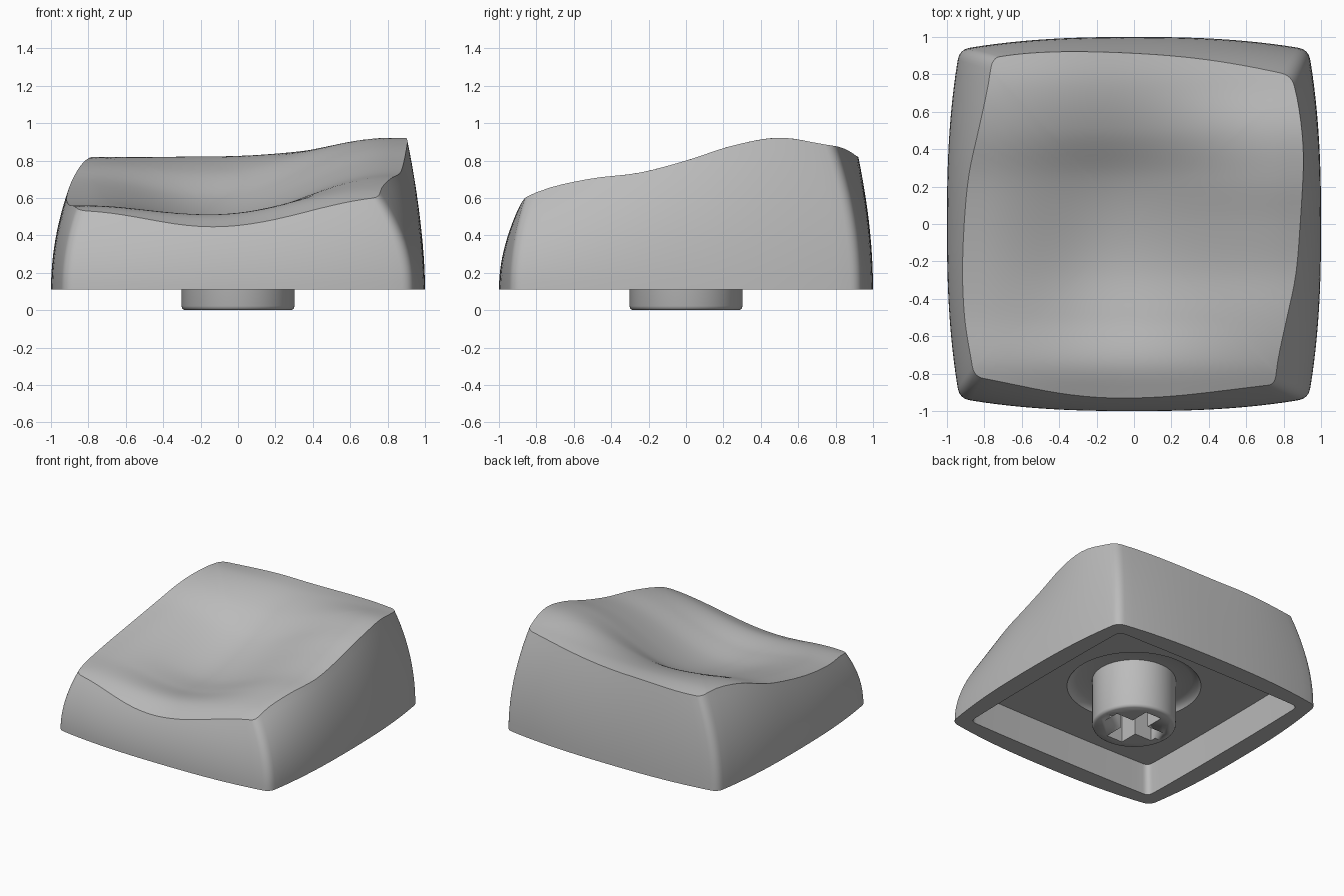
import bpy, bmesh, math
from mathutils import Vector

if "Cube" in bpy.data.objects:
    bpy.data.objects.remove(bpy.data.objects["Cube"])

grey = bpy.data.materials.new("grey_plastic")
grey.use_nodes = True
grey.diffuse_color = (0.5, 0.5, 0.5, 1)
grey.node_tree.nodes["Principled BSDF"].inputs["Base Color"].default_value = grey.diffuse_color

BASE, RISE = 0.11, 0.8
SIDE_STEPS, CORNER_STEPS = 24, 6
WALL_ROWS, TOP_ROWS = 12, 30

# Height of the dished top along its left rim, valley and right rim, front to back
RIM_POS = [.55, .65, .705, .735, .80, .88, .922, .885, .85]
VALLEY = [.425, .51, .487, .475, .515, .60, .74, .815, .82]
RIM_NEG = [.48, .55, .565, .595, .64, .70, .785, .82, .79]


def spline(values, y):
    """Smooth curve through values spread evenly over y = -1..1."""
    f = (max(-1, min(1, y)) + 1) * (len(values) - 1) / 2
    i = min(int(f), len(values) - 2)
    t = f - i
    a, b, c, d = (values[max(0, min(len(values) - 1, i + k))] for k in (-1, 0, 1, 2))
    return b + t / 2 * (c - a + t * (2*a - 5*b + 4*c - d + t * (3*(b - c) + d - a)))


def top_height(x, y):
    """Valley blending up to a rounded rim on either side."""
    u = x + 0.15
    rim, reach = (RIM_POS, 0.97) if u > 0 else (RIM_NEG, 0.65)
    low = spline(VALLEY, y)
    blend = math.sin(math.pi / 2 * min(1, abs(u) / reach)) ** 2
    return low + (spline(rim, y) - low) * blend


def outline(corners, mids, trim=0.94):
    """Bowed square: each side is a shallow arch, each corner a small rounded turn."""
    def side(k, t):
        a, b, m = corners[k], corners[(k + 1) % 4], mids[k]
        bow = 1 - abs(t) ** 2.5
        return a * ((1 - t) / 2) + b * ((1 + t) / 2) + (m - (a + b) / 2) * bow
    points = []
    for k in range(4):
        points += [side(k, trim * (2 * i / SIDE_STEPS - 1)) for i in range(SIDE_STEPS + 1)]
        p, c, q = side(k, trim), corners[(k + 1) % 4], side((k + 1) % 4, -trim)
        for j in range(1, CORNER_STEPS):
            t = j / CORNER_STEPS
            points.append(p * (1 - t) ** 2 + c * (2 * t * (1 - t)) + q * t * t)
    return points


def square(corner, mid):
    """Symmetric outline, front side first, counter-clockwise."""
    c = [Vector((x * corner, y * corner)) for x, y in ((-1, -1), (1, -1), (1, 1), (-1, 1))]
    m = [Vector((x * mid, y * mid)) for x, y in ((0, -1), (1, 0), (0, 1), (-1, 0))]
    return c, m


# How far each corner and side leans inward towards the top
CORNER_LEAN = [Vector(v) for v in ((.27, .42), (-.46, .20), (-.10, -.15), (.23, -.06))]
SIDE_LEAN = [Vector(v) for v in ((0, .38), (-.15, 0), (0, -.11), (.21, 0))]


def wall_ring(s):
    c, m = square(0.933, 1.0)
    return outline([p + d * s * s for p, d in zip(c, CORNER_LEAN)],
                   [p + d * s * s for p, d in zip(m, SIDE_LEAN)])


def rim_level(i):
    """Level at which wall line i meets the dished top."""
    lo, hi = 0.0, 1.3
    for _ in range(14):
        s = (lo + hi) / 2
        p = wall_ring(s)[i]
        if BASE + RISE * s < top_height(p.x, p.y):
            lo = s
        else:
            hi = s
    return lo


def circle_like(ring, radius):
    return [p.normalized() * radius for p in ring]


def at(ring, z):
    return [(p.x, p.y, z) for p in ring]


def finish(bm, name, angle):
    bmesh.ops.recalc_face_normals(bm, faces=bm.faces)
    mesh = bpy.data.meshes.new(name)
    bm.to_mesh(mesh)
    bm.free()
    mesh.materials.append(grey)
    obj = bpy.data.objects.new(name, mesh)
    bpy.context.collection.objects.link(obj)
    bpy.ops.object.select_all(action='DESELECT')
    obj.select_set(True)
    bpy.context.view_layer.objects.active = obj
    bpy.ops.object.shade_smooth_by_angle(angle=math.radians(angle))
    return obj


def loft(bm, rings, caps=False):
    loops = [[bm.verts.new(p) for p in ring] for ring in rings]
    for a, b in zip(loops, loops[1:]):
        for i in range(len(a)):
            j = (i + 1) % len(a)
            bm.faces.new((a[i], a[j], b[j], b[i]))
    if caps:
        bm.faces.new(loops[0])
        bm.faces.new(loops[-1])
    return loops


# Cap shell: recess and cavity underneath, rim, outer wall, dished top
count = len(wall_ring(0))
levels = [rim_level(i) for i in range(count)]
cavity = outline(*square(0.84, 0.85))
floor = outline(*square(0.82, 0.83))
rings = [at(circle_like(floor, r), z) for r, z in
         ((.28, .39), (.42, .388), (.455, .375), (.475, .36), (.485, .345))]
rings += [at(floor, 0.345), at(cavity, BASE)]
for row in range(WALL_ROWS + 1):
    ring = []
    for i, level in enumerate(levels):
        s = level * row / WALL_ROWS
        p = wall_ring(s)[i]
        ring.append((p.x, p.y, BASE + RISE * s))
    rings.append(ring)
edge = rings[-1]
for row in range(1, TOP_ROWS):
    r = 1 - row / TOP_ROWS
    rings.append([(x * r, y * r, top_height(x * r, y * r)) for x, y, z in edge])
bm = bmesh.new()
inner = loft(bm, rings)[-1]
centre = bm.verts.new((0, 0, top_height(0, 0)))
for i in range(count):
    bm.faces.new((inner[i], inner[(i + 1) % count], centre))
finish(bm, "cap_shell", 35)

# Round mounting stem with a bevelled lower end
bm = bmesh.new()
turn = [Vector((math.cos(a), math.sin(a))) for a in (math.tau * i / 64 for i in range(64))]
loft(bm, [at([p * r for p in turn], z) for r, z in
          ((.285, 0), (.297, .008), (.303, .022), (.303, .39))], True)
stem = finish(bm, "mounting_stem", 40)

# Cross-shaped socket cut into the stem
ARM, HALF = 0.22, 0.07
cross = []
for k in range(4):
    out = Vector((round(math.cos(k * math.pi / 2)), round(math.sin(k * math.pi / 2))))
    across = Vector((-out.y, out.x))
    cross += [out * ARM - across * HALF, out * ARM + across * HALF, (out + across) * HALF]
bm = bmesh.new()
loft(bm, [at(cross, -0.1), at(cross, 0.34)], True)
cutter = finish(bm, "socket_cutter", 30)
cutter.hide_render = True
cut = stem.modifiers.new("socket", 'BOOLEAN')
cut.operation, cut.solver, cut.object = 'DIFFERENCE', 'EXACT', cutter
bpy.context.view_layer.objects.active = stem
bpy.ops.object.modifier_apply(modifier=cut.name)
bpy.data.objects.remove(cutter)
